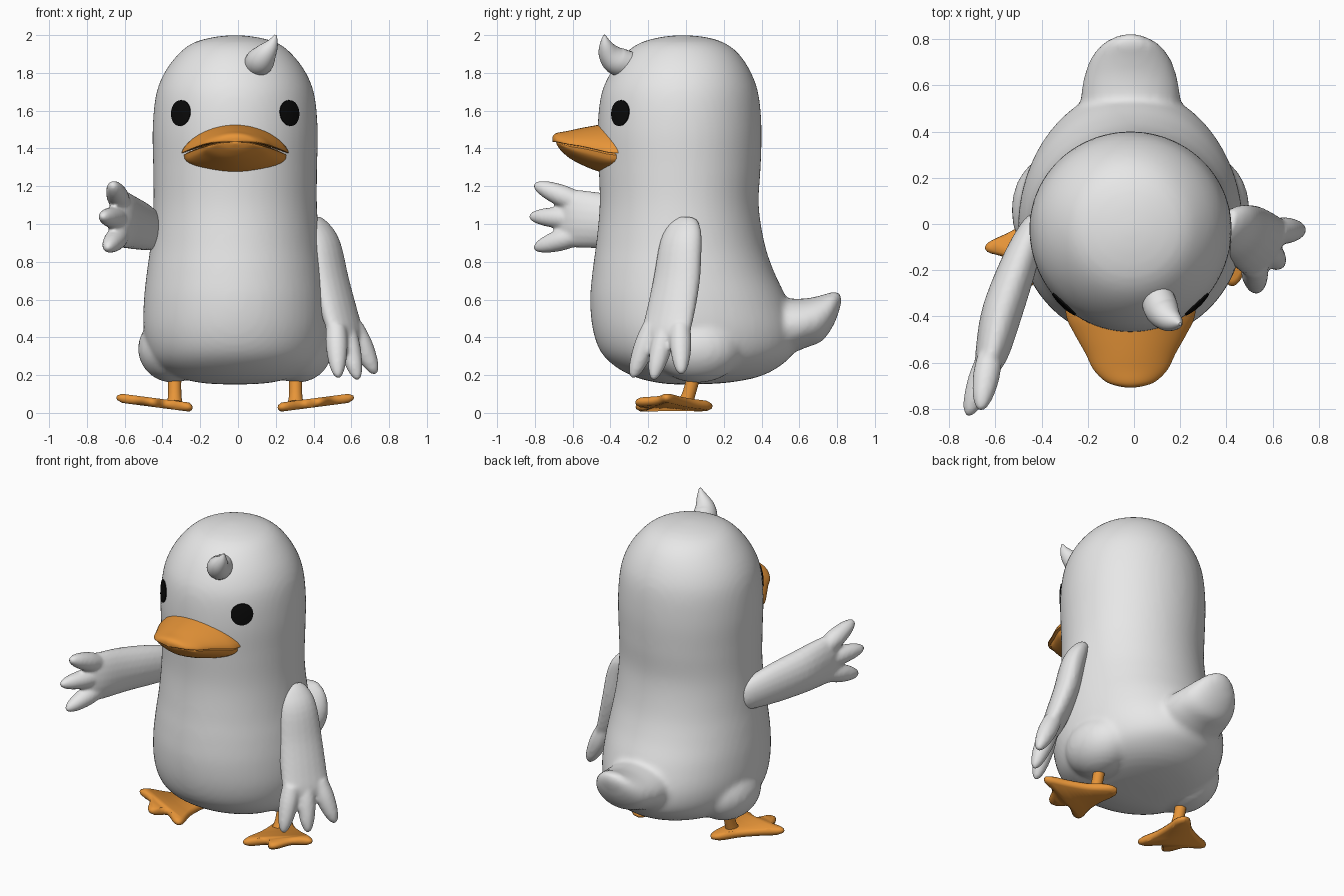
import bpy, bmesh, math
from mathutils import Vector as V

if "Cube" in bpy.data.objects:
    bpy.data.objects.remove(bpy.data.objects["Cube"])

CX = -0.015          # symmetry plane of the body
TAU = math.tau


def material(name, col):
    m = bpy.data.materials.new(name)
    m.diffuse_color = (*col, 1)
    m.use_nodes = True
    m.node_tree.nodes["Principled BSDF"].inputs["Base Color"].default_value = m.diffuse_color
    return m


WHITE = material("soft_white", (0.8, 0.8, 0.8))
ORANGE = material("orange", (0.8, 0.3, 0.04))
BLACK = material("black", (0.003, 0.003, 0.003))


def spline(rows, t):
    """Catmull-Rom value through rows of equal-length tuples."""
    i = min(int(t), len(rows) - 2)
    f = t - i
    p = [rows[max(0, min(len(rows) - 1, i + k))] for k in (-1, 0, 1, 2)]
    return [0.5 * (2 * b + (c - a) * f + (2 * a - 5 * b + 4 * c - d) * f * f
                   + (3 * b - a - 3 * c + d) * f ** 3) for a, b, c, d in zip(*p)]


def sample(rows, per=5):
    n = (len(rows) - 1) * per
    return [spline(rows, i / per) for i in range(n + 1)]


def build(name, parts, mat, voxel=0, smooth=8):
    """Each part is a list of rings, skinned and capped; voxel fuses them."""
    bm = bmesh.new()
    for rings in parts:
        vs = [[bm.verts.new(p) for p in r] for r in rings]
        n = len(vs[0])
        for a, b in zip(vs, vs[1:]):
            for i in range(n):
                j = (i + 1) % n
                bm.faces.new((a[i], a[j], b[j], b[i]))
        bm.faces.new(vs[0][::-1])
        bm.faces.new(vs[-1])
    bmesh.ops.recalc_face_normals(bm, faces=bm.faces)
    for f in bm.faces:
        f.smooth = True
    me = bpy.data.meshes.new(name)
    bm.to_mesh(me)
    bm.free()
    me.materials.append(mat)
    me.set_sharp_from_angle(angle=math.radians(50))
    ob = bpy.data.objects.new(name, me)
    bpy.context.collection.objects.link(ob)
    if voxel:
        r = ob.modifiers.new("fuse", 'REMESH')
        r.mode = 'VOXEL'
        r.voxel_size = voxel
        r.use_smooth_shade = True
        s = ob.modifiers.new("soften", 'SMOOTH')
        s.factor, s.iterations = 0.5, smooth
    return ob


def sweep(rows, ref=(0, 1, 0.01), n=20):
    """Rings along a path; row = x, y, z, half width (along ref), half depth."""
    rows = sample(rows, 4)
    out = []
    for i, r in enumerate(rows):
        t = V(rows[min(i + 1, len(rows) - 1)][:3]) - V(rows[max(i - 1, 0)][:3])
        t.normalize()
        v = t.cross(V(ref)).normalized()
        u = v.cross(t)
        out.append([V(r[:3]) + u * max(r[3], .004) * math.cos(TAU * k / n)
                    + v * max(r[4], .004) * math.sin(TAU * k / n) for k in range(n)])
    return out


# Body: z, half width, front y, back y
BODY = [(2.0, .012, -.03, -.01), (1.99, .11, -.13, .10), (1.96, .22, -.24, .20),
        (1.9, .30, -.325, .28), (1.8, .375, -.40, .345), (1.68, .42, -.45, .385),
        (1.5, .437, -.468, .40), (1.3, .434, -.462, .395), (1.1, .433, -.457, .385),
        (.9, .447, -.475, .415), (.75, .467, -.495, .465), (.6, .483, -.507, .535),
        (.45, .485, -.495, .585), (.33, .46, -.455, .575), (.25, .41, -.38, .50),
        (.19, .31, -.27, .38), (.158, .17, -.14, .2), (.15, .012, -.03, -.01)]


def body_point(t, a, off=0.0):
    z, rx, yf, yb = spline(BODY, t)
    s = math.sin(a)
    ry = (yb + .02 if s > 0 else -.02 - yf) + off
    return V((CX + (rx + off) * math.cos(a), -.02 + ry * s, z))


body = [[body_point(i / 5, TAU * k / 64) for k in range(64)]
        for i in range((len(BODY) - 1) * 5 + 1)]


def ellipsoid(c, r, n=24):
    return [[V((c[0] + r[0] * math.sin(p) * math.cos(TAU * k / n),
                c[1] + r[1] * math.sin(p) * math.sin(TAU * k / n),
                c[2] + r[2] * math.cos(p))) for k in range(n)]
            for p in [.03 + (math.pi - .06) * i / 16 for i in range(17)]]


# Tail: y, centre z, half width, half height
TAIL = [(.40, .45, .22, .16), (.55, .46, .215, .145), (.64, .477, .20, .13),
        (.72, .502, .17, .122), (.78, .552, .12, .09), (.812, .59, .06, .045),
        (.824, .6, .012, .012)]
tail = [[V((CX + rx * math.cos(TAU * k / 32), y, z + rz * math.sin(TAU * k / 32)))
         for k in range(32)] for y, z, rx, rz in sample(TAIL)]
thighs = [ellipsoid((CX + s * .33, .06, .34), (.185, .24, .18)) for s in (-1, 1)]
build("body", [body, tail] + thighs, WHITE, .018, 6)


# Arms with three feather fingers each
def arm(name, rows, ref, palm, tips):
    ref = V(ref).normalized()
    parts = [sweep(rows, ref)]
    for k, tip in zip((-1, 0, 1), tips):
        base = V(palm) + ref * .088 * k
        tip = V(tip)
        path = []
        for f, r in ((0, .055), (.35, .058), (.7, .046), (.92, .027), (1, .008)):
            path.append((*base.lerp(tip, f), r, r))
        parts.append(sweep(path, ref))
    build(name, parts, WHITE, .011, 5)


arm("lowered_arm",
    [(.39, .0, 1.02, .07, .04), (.42, -.015, .97, .105, .06), (.455, -.03, .88, .125, .075),
     (.49, -.05, .7, .138, .078), (.54, -.085, .52, .145, .07),
     (.575, -.11, .42, .145, .055), (.59, -.12, .37, .11, .03)],
    (.5, .8, .0), (.565, -.105, .45),
    [(.53, -.285, .185), (.635, -.175, .175), (.73, -.025, .205)])
arm("raised_arm",
    [(-.40, .03, .95, .08, .04), (-.44, -.03, .96, .10, .06), (-.50, -.18, .985, .125, .08),
     (-.57, -.38, 1.01, .142, .088), (-.61, -.54, 1.025, .152, .075),
     (-.635, -.62, 1.03, .15, .055), (-.65, -.66, 1.035, .11, .03)],
    (0, 0, 1), (-.625, -.58, 1.03),
    [(-.695, -.805, .87), (-.72, -.83, 1.04), (-.665, -.805, 1.21)])

# Curled head tuft
build("head_tuft", [sweep([(.09, -.27, 1.84, .065, .065), (.115, -.36, 1.86, .075, .075),
                           (.145, -.405, 1.90, .06, .06), (.18, -.425, 1.95, .034, .034),
                           (.20, -.432, 2.0, .006, .006)], (1, 0, 0))], WHITE)

# Eyes: thin round patches lying on the head
for side, name in ((-1, "left_eye"), (1, "right_eye")):
    rings = []
    for r, off in ((1, -.001), (1, .006), (.6, .009), (.05, .009)):
        ring = []
        for k in range(28):
            q = TAU * k / 28
            a = -math.radians(48) + .155 * r * math.cos(q)
            p = body_point(5 + (1.68 - 1.585 - .067 * r * math.sin(q)) / .18, a, off)
            p.x = CX + side * (p.x - CX)
            ring.append(p)
        rings.append(ring)
    build(name, [rings], BLACK)


# Beak: y, half width, upper height, lower depth
BEAK = [(-.34, .285, .08, .16), (-.41, .275, .085, .165), (-.48, .24, .075, .15),
        (-.56, .195, .06, .12), (-.63, .16, .045, .085), (-.68, .11, .036, .045),
        (-.70, .06, .025, .02), (-.708, .012, .01, .006)]


def mouth(x):
    return 1.447 - .07 * (x / .28) ** 2


def bill(upper):
    rings = []
    for y, w, up, low in sample(BEAK, 4):
        w *= 1 if upper else .96
        if not upper:
            y = -.34 + (y + .34) * .94
        ring = []
        for k in range(40):
            c, s = math.cos(TAU * k / 40), math.sin(TAU * k / 40)
            x = w * c
            if upper:
                z = mouth(x) + (up * s if s > 0 else .014 * s)
            else:
                z = mouth(x) - .016 + (.008 * s if s > 0 else
                                       -(low - .07 * (c * c) * w / .28) * abs(s) ** .8)
            ring.append(V((CX + x, y, z)))
        rings.append(ring)
    return rings


build("upper_beak", [bill(True)], ORANGE)
build("lower_beak", [bill(False)], ORANGE)

# Legs and webbed feet, tilted up toward the outer toe
FOOT = [(.25, .14), (.30, .13), (.39, .04), (.50, -.03), (.60, -.08), (.605, -.12),
        (.51, -.155), (.455, -.25), (.41, -.265), (.35, -.205), (.25, -.265),
        (.21, -.24), (.235, -.12), (.235, .0), (.225, .10)]
outline = sample(FOOT + FOOT[:1], 4)[:-1]
for side, name in ((-1, "left"), (1, "right")):
    rings = []
    for h, f in ((-.024, .88), (-.012, .98), (0, 1.0), (.012, .98), (.024, .88)):
        ring = []
        for x, y in outline:
            x, y = .36 + (x - .36) * f, -.08 + (y + .08) * f
            ring.append(V((CX + side * (x + .015), y, .027 + .13 * (x - .2) + h)))
        rings.append(ring)
    build(name + "_foot", [rings], ORANGE)
    x = CX + side * .32
    build(name + "_leg", [sweep([(x, -.005, .05, .042, .042), (x, .015, .1, .035, .035),
                                 (x, .05, .22, .035, .035)])], ORANGE)
